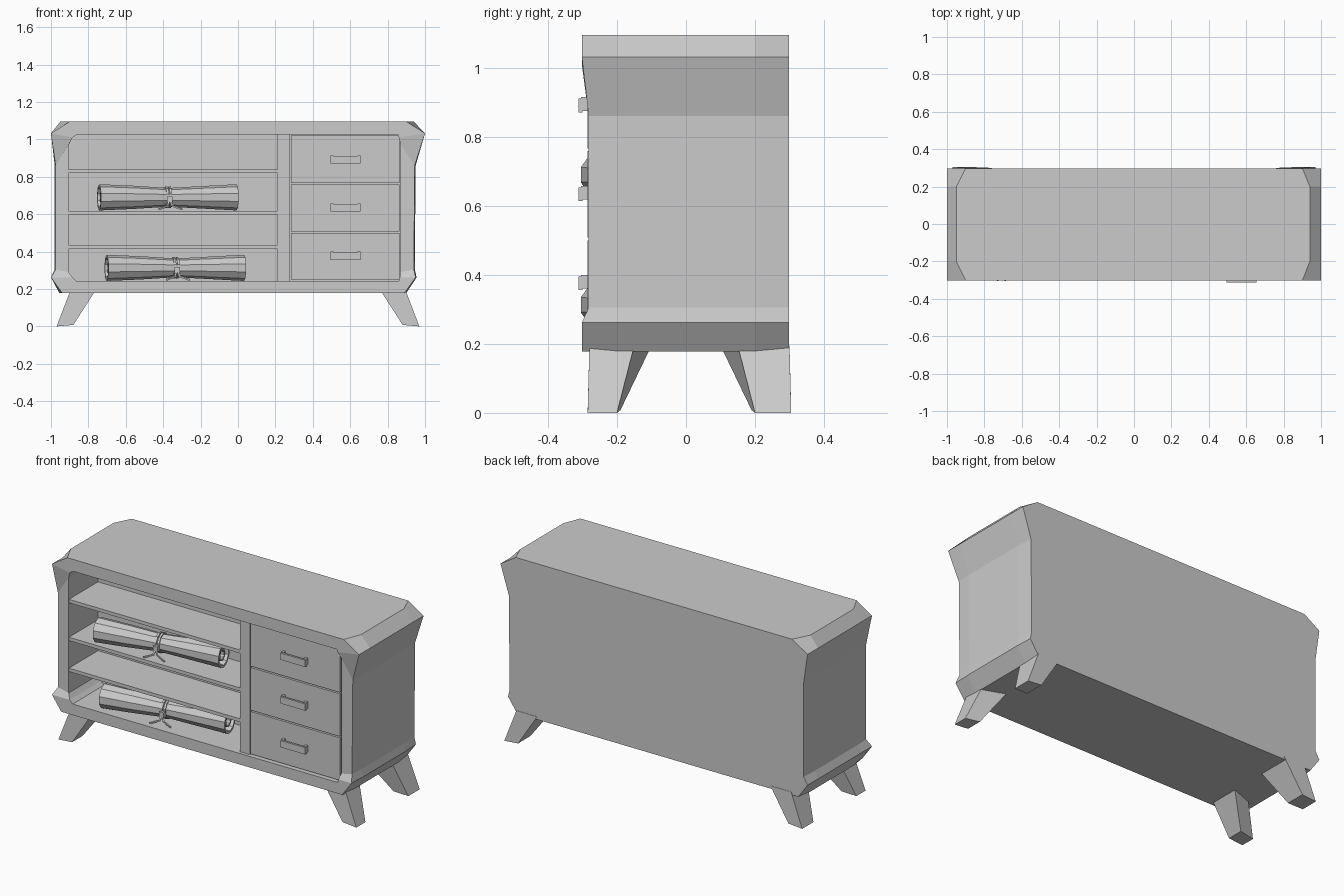
import bpy, bmesh, math
from mathutils import Vector, Matrix

cube = bpy.data.objects.get("Cube")
if cube:
    bpy.data.objects.remove(cube, do_unlink=True)

grey = bpy.data.materials.new("plain grey")
grey.use_nodes = True
colour = (0.6, 0.6, 0.6, 1)
grey.diffuse_color = colour
grey.node_tree.nodes["Principled BSDF"].inputs["Base Color"].default_value = colour


def finish(bm, name):
    bmesh.ops.recalc_face_normals(bm, faces=bm.faces)
    mesh = bpy.data.meshes.new(name)
    bm.to_mesh(mesh)
    bm.free()
    mesh.materials.append(grey)
    ob = bpy.data.objects.new(name, mesh)
    bpy.context.collection.objects.link(ob)
    return ob


def loft(bm, rings, cap_start=True, cap_end=True):
    loops = [[bm.verts.new(p) for p in ring] for ring in rings]
    n = len(loops[0])
    for a, b in zip(loops, loops[1:]):
        for i in range(n):
            j = (i + 1) % n
            bm.faces.new((a[i], a[j], b[j], b[i]))
    if cap_start:
        bm.faces.new(loops[0])
    if cap_end:
        bm.faces.new(loops[-1])


def add_box(bm, lo, hi):
    lo, hi = Vector(lo), Vector(hi)
    mat = Matrix.Translation((lo + hi) / 2) @ Matrix.Diagonal((*(hi - lo), 1))
    bmesh.ops.create_cube(bm, size=1, matrix=mat)


def box(name, lo, hi):
    bm = bmesh.new()
    add_box(bm, lo, hi)
    return finish(bm, name)


# Carcass: half profiles of (x, z) run from top to base on each side
Z_OUT = (1.095, 1.032, 0.86, 0.305, 0.262, 0.178)
Z_IN = (1.025, 1.01, 0.97, 0.29, 0.262, 0.243)
LEFT_MID = (0.95, 1.0, 0.98, 0.98, 1.0, 0.955)
RIGHT_MID = (0.94, 1.0, 0.95, 0.945, 0.955, 0.90)
LEFT_END = (0.90, 1.0, 0.975, 0.975, 1.0, 0.94)
RIGHT_END = (0.90, 1.0, 0.945, 0.94, 0.95, 0.89)
LEFT_IN = (0.86, 0.885, 0.905, 0.905, 0.885, 0.865)
RIGHT_IN = (0.855, 0.86, 0.87, 0.87, 0.865, 0.86)
Y_FRONT = (-0.302, -0.302, -0.282, -0.282, -0.302, -0.302)


def ring(left, right, zs, ys):
    pts = [(x, y, z) for x, y, z in zip(right, ys, zs)]
    return pts + [(-x, y, z) for x, y, z in reversed(list(zip(left, ys, zs)))]


bm = bmesh.new()
loft(bm, [ring(LEFT_END, RIGHT_END, Z_OUT, [0.298] * 6),
          ring(LEFT_MID, RIGHT_MID, Z_OUT, [0.2] * 6),
          ring(LEFT_MID, RIGHT_MID, Z_OUT, [-0.2] * 6),
          ring(LEFT_END, RIGHT_END, Z_OUT, Y_FRONT),
          ring(LEFT_IN, RIGHT_IN, Z_IN, Y_FRONT),
          ring(LEFT_IN, RIGHT_IN, Z_IN, [-0.01] * 6)])
finish(bm, "cabinet_body")

# Shelves and divider
for i, z in enumerate((0.83, 0.607, 0.425)):
    box(f"shelf_{i + 1}", (-0.91, -0.28, z - 0.01), (0.215, 0.0, z + 0.01))
box("divider", (0.21, -0.283, 0.235), (0.275, 0.0, 1.03))

# Drawers with bracket handles
box("drawer_backing", (0.27, -0.265, 0.235), (0.88, 0.0, 1.03))
for i, (z0, z1, hz) in enumerate(((0.25, 0.5, 0.378), (0.508, 0.759, 0.636), (0.767, 1.022, 0.893))):
    box(f"drawer_{i + 1}", (0.283, -0.286, z0), (0.863, -0.26, z1))
    bm = bmesh.new()
    for x in (0.503, 0.647):
        add_box(bm, (x - 0.008, -0.305, hz - 0.018), (x + 0.008, -0.28, hz + 0.022))
    add_box(bm, (0.495, -0.312, hz - 0.022), (0.655, -0.3, hz + 0.018))
    finish(bm, f"handle_{i + 1}")

# Splayed, tapered legs
for name, sx, sy in (("front_left", 1, -1), ("front_right", -1, -1),
                     ("back_left", 1, 1), ("back_right", -1, 1)):
    bm = bmesh.new()
    out = 0.285 if sy < 0 else 0.305
    foot = [(0.97, out), (0.88, out), (0.88, 0.19), (0.97, 0.2)]
    top = [(0.895, out - 0.005), (0.76, out - 0.005), (0.76, 0.1), (0.895, 0.15)]
    loft(bm, [[(sx * x, sy * y, 0.0 if x > 0.9 else 0.008) for x, y in foot],
              [(sx * x, sy * y, 0.195) for x, y in top]])
    finish(bm, "leg_" + name)


# Rolled scrolls, pinched in the middle and tied with a ribbon
def scroll(name, x, y, z, length):
    place = Matrix.Translation((x, y, z)) @ Matrix.Rotation(0.16, 4, 'Z')

    def circle(u, r):
        return [place @ Vector((u, r * math.cos(a), r * math.sin(a)))
                for a in (math.tau * (i + 0.5) / 10 for i in range(10))]

    h = length / 2
    bm = bmesh.new()
    loft(bm, [circle(u, r) for u, r in (
        (-h + 0.06, 0.05), (-h, 0.057), (-h, 0.07), (-h / 2, 0.062), (0, 0.05),
        (h / 2, 0.06), (h, 0.07), (h, 0.057), (h - 0.06, 0.05))])
    # inner roll showing at each end
    for s in (-1, 1):
        loft(bm, [circle(s * (h - 0.07), 0.033), circle(s * (h - 0.01), 0.035),
                  circle(s * (h - 0.01), 0.025), circle(s * (h - 0.06), 0.025)])
    finish(bm, name)

    # ribbon: two bands, a knot and two loose tails
    bm = bmesh.new()
    for u in (-0.009, 0.009):
        loft(bm, [circle(u - 0.006, 0.05), circle(u - 0.006, 0.058),
                  circle(u + 0.006, 0.058), circle(u + 0.006, 0.05)], False, False)
    knot = place @ Vector((0, -0.058, -0.01))
    add_box(bm, knot - Vector((0.015, 0.01, 0.015)), knot + Vector((0.015, 0.01, 0.015)))
    for s in (-1, 1):
        path = [(0, -0.06, -0.01), (s * 0.012, -0.07, -0.045), (s * 0.06, -0.085, -0.063)]
        loft(bm, [[place @ Vector((px + dx, py, pz + dz))
                   for dx, dz in ((-0.005, -0.004), (0.005, -0.004), (0.005, 0.004), (-0.005, 0.004))]
                  for px, py, pz in path])
    finish(bm, name + "_ribbon")


scroll("upper_scroll", -0.375, -0.18, 0.69, 0.745)
scroll("lower_scroll", -0.335, -0.18, 0.313, 0.745)
